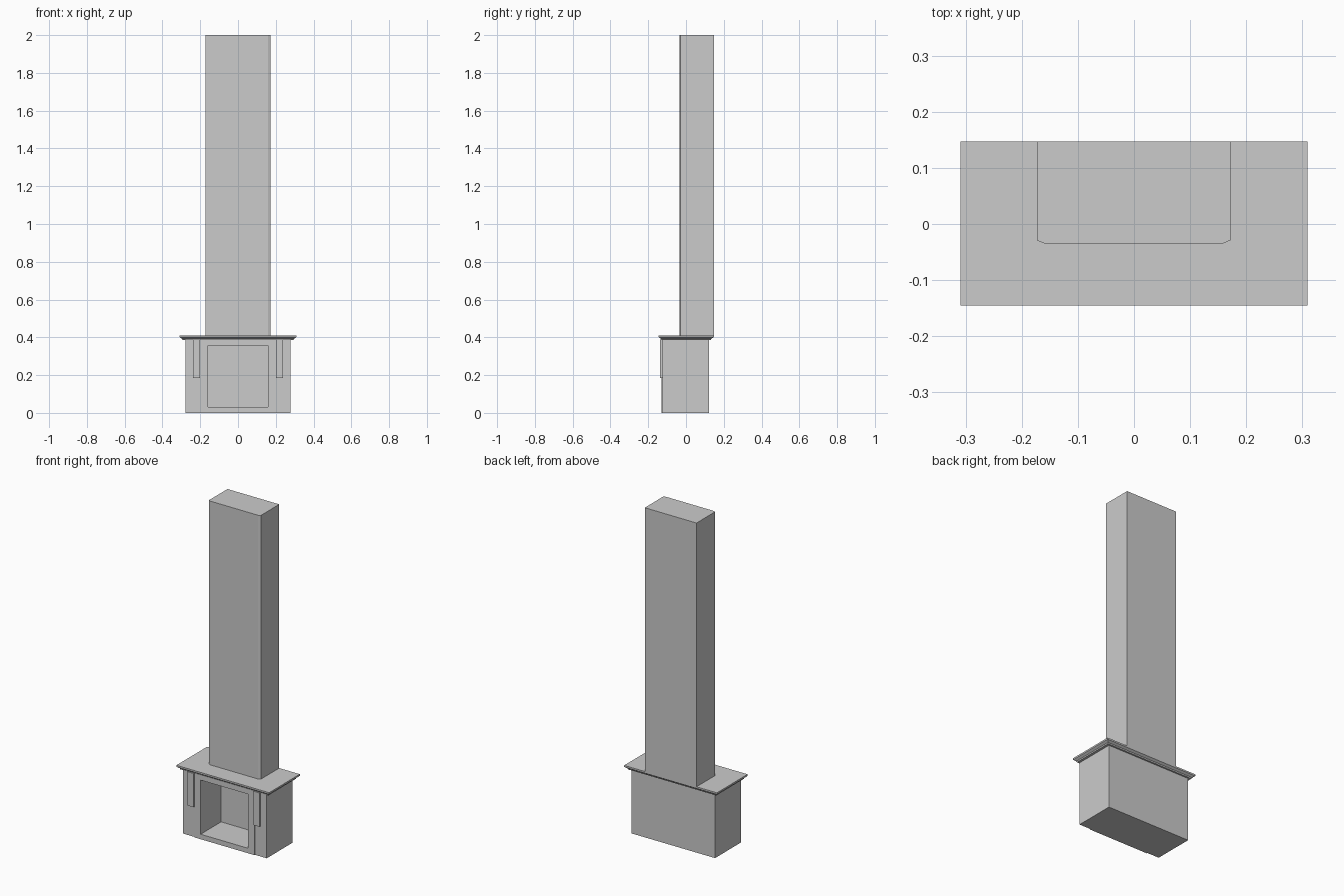
import bpy, bmesh

if "Cube" in bpy.data.objects:
    bpy.data.objects.remove(bpy.data.objects["Cube"])


def loft(name, rings, caps=True):
    """Skin a list of equal-length point rings, optionally closing both ends."""
    bm = bmesh.new()
    loops = [[bm.verts.new(p) for p in ring] for ring in rings]
    n = len(loops[0])
    for a, b in zip(loops, loops[1:]):
        for i in range(n):
            j = (i + 1) % n
            bm.faces.new((a[i], a[j], b[j], b[i]))
    if caps:
        bm.faces.new(loops[0][::-1])
        bm.faces.new(loops[-1])
    bmesh.ops.recalc_face_normals(bm, faces=bm.faces)
    mesh = bpy.data.meshes.new(name)
    bm.to_mesh(mesh)
    bm.free()
    obj = bpy.data.objects.new(name, mesh)
    bpy.context.collection.objects.link(obj)
    return obj


def upright(x, z0, z1, y):
    """Rectangle facing the front, symmetric in x."""
    return [(-x, y, z0), (x, y, z0), (x, y, z1), (-x, y, z1)]


def flat(x0, x1, y0, y1, z):
    """Horizontal rectangle."""
    return [(x0, y0, z), (x1, y0, z), (x1, y1, z), (x0, y1, z)]


# Hearth body with recessed firebox
loft("hearth_body", [
    upright(0.279, 0, 0.387, 0.122),
    upright(0.279, 0, 0.387, -0.125),
    upright(0.158, 0.03, 0.356, -0.125),
    upright(0.158, 0.03, 0.356, 0.065),
])

# Thin raised surround around the opening
loft("opening_surround", [
    upright(0.2, 0, 0.387, -0.125),
    upright(0.2, 0, 0.387, -0.130),
    upright(0.158, 0.03, 0.356, -0.130),
    upright(0.158, 0.03, 0.356, -0.125),
], caps=False)

# Pair of pilaster brackets under the mantel
for side, label in ((-1, "left"), (1, "right")):
    xa, xb = sorted((side * 0.2, side * 0.239))
    loft(label + "_bracket", [flat(xa, xb, -0.138, -0.12, z) for z in (0.184, 0.388)])

# Moulded mantel shelf
loft("mantel_shelf", [
    flat(-0.309 + d, 0.309 - d, -0.145 + d, 0.147 - d, z)
    for d, z in ((0.015, 0.385), (0.013, 0.392), (0, 0.401), (0, 0.411))
])

# Chimney breast with clipped front corners
breast = [(-0.173, 0.147), (-0.173, -0.029), (-0.159, -0.035),
          (0.158, -0.035), (0.172, -0.029), (0.172, 0.147)]
loft("chimney_breast", [[(x, y, z) for x, y in breast] for z in (0.411, 2.0)])
